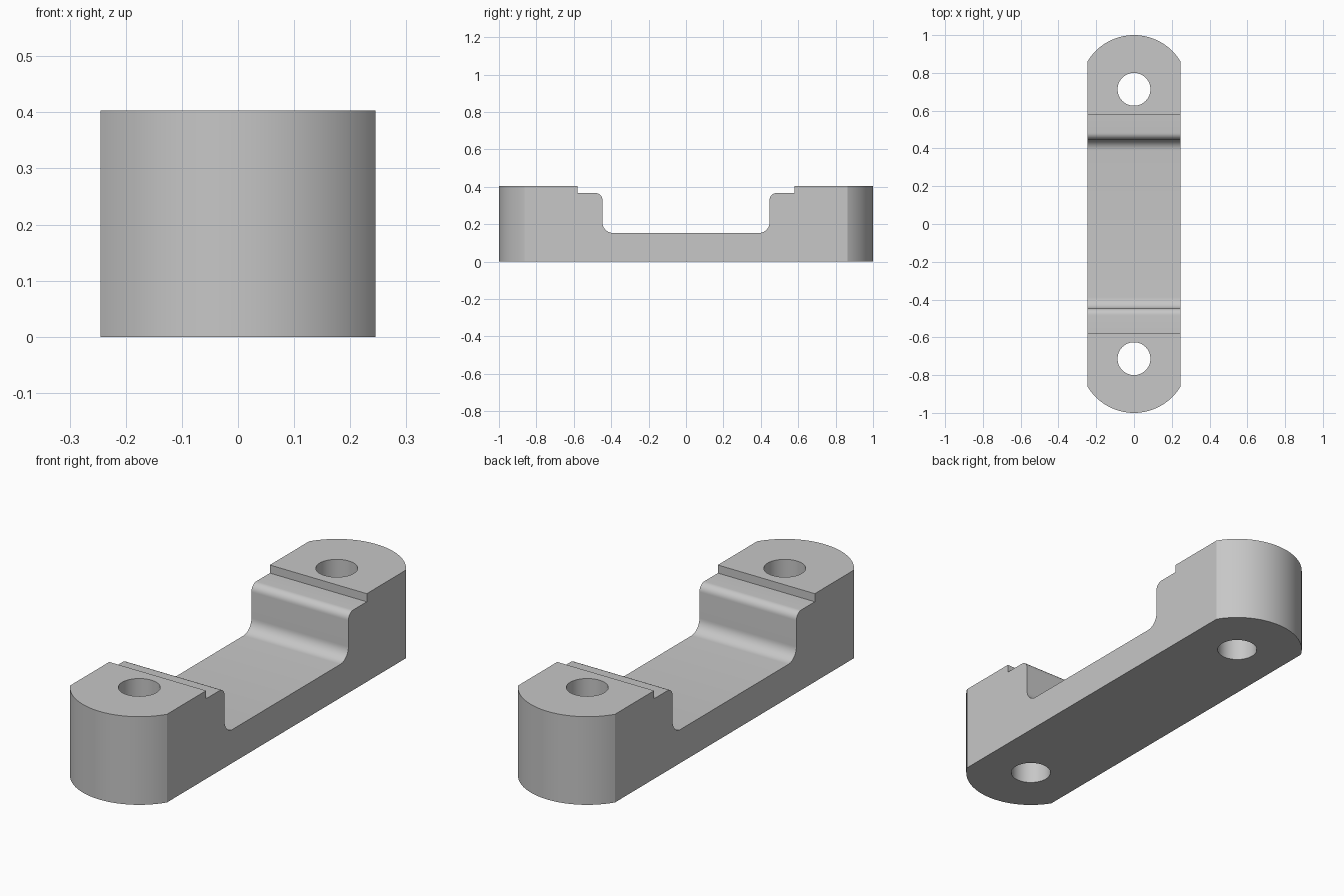
import bpy
import bmesh
from math import sin, cos, asin, pi, radians

cube = bpy.data.objects.get("Cube")
if cube:
    bpy.data.objects.remove(cube, do_unlink=True)

HALF_WIDTH, HEIGHT = 0.245, 0.403
END_RADIUS, HOLE_Y, HOLE_RADIUS = 0.287, 0.713, 0.087
SADDLE_Z, LEDGE_Z = 0.153, 0.366
SADDLE_Y, LEDGE_Y = 0.447, 0.58
INNER_FILLET, OUTER_FILLET = 0.058, 0.035

grey = bpy.data.materials.new("plain grey")
grey.use_nodes = True
grey.diffuse_color = (0.57, 0.57, 0.57, 1)
grey.node_tree.nodes["Principled BSDF"].inputs["Base Color"].default_value = grey.diffuse_color


def arc(cu, cv, r, start, end, steps):
    """Points on an arc, both ends included."""
    angles = [start + (end - start) * i / steps for i in range(steps + 1)]
    return [(cu + r * cos(a), cv + r * sin(a)) for a in angles]


def prism(name, points, direction):
    """Extrude a closed outline of 3D points along a direction."""
    bm = bmesh.new()
    face = bm.faces.new([bm.verts.new(p) for p in points])
    result = bmesh.ops.extrude_face_region(bm, geom=[face])
    moved = [g for g in result["geom"] if isinstance(g, bmesh.types.BMVert)]
    bmesh.ops.translate(bm, verts=moved, vec=direction)
    bmesh.ops.recalc_face_normals(bm, faces=bm.faces)
    mesh = bpy.data.meshes.new(name)
    bm.to_mesh(mesh)
    bm.free()
    mesh.materials.append(grey)
    obj = bpy.data.objects.new(name, mesh)
    bpy.context.collection.objects.link(obj)
    return obj


def mirrored(half):
    return half + [(-u, v) for u, v in reversed(half)]


def cut(target, tool, operation):
    tool.hide_render = True
    mod = target.modifiers.new(tool.name, "BOOLEAN")
    mod.operation, mod.solver, mod.object = operation, "EXACT", tool
    bpy.context.view_layer.objects.active = target
    bpy.ops.object.modifier_apply(modifier=mod.name)
    bpy.data.objects.remove(tool, do_unlink=True)


# Side profile: saddle floor, filleted walls, ledge, raised end
half = arc(SADDLE_Y - INNER_FILLET, SADDLE_Z + INNER_FILLET, INNER_FILLET, -pi / 2, 0, 10)
half += arc(SADDLE_Y + OUTER_FILLET, LEDGE_Z - OUTER_FILLET, OUTER_FILLET, pi, pi / 2, 8)
half += [(LEDGE_Y, LEDGE_Z), (LEDGE_Y, HEIGHT), (1.1, HEIGHT), (1.1, 0)]
bracket = prism("saddle_bracket", [(-0.3, y, z) for y, z in mirrored(half)], (0.6, 0, 0))

# Plan outline: straight sides with a shallow arc at each end
spread = asin(HALF_WIDTH / END_RADIUS)
end = arc(0, 1 - END_RADIUS, END_RADIUS, pi / 2 - spread, pi / 2 + spread, 32)
plan = end + [(-x, -y) for x, y in end]
cut(bracket, prism("plan_outline", [(x, y, -0.2) for x, y in plan], (0, 0, 0.8)), "INTERSECT")

# Bolt hole through each end
for side in (-1, 1):
    ring = arc(0, side * HOLE_Y, HOLE_RADIUS, 0, 2 * pi, 48)[:-1]
    cut(bracket, prism("bolt_hole", [(x, y, -0.2) for x, y in ring], (0, 0, 0.8)), "DIFFERENCE")

bpy.ops.object.select_all(action="DESELECT")
bracket.select_set(True)
bpy.context.view_layer.objects.active = bracket
bpy.ops.object.shade_smooth_by_angle(angle=radians(25))
